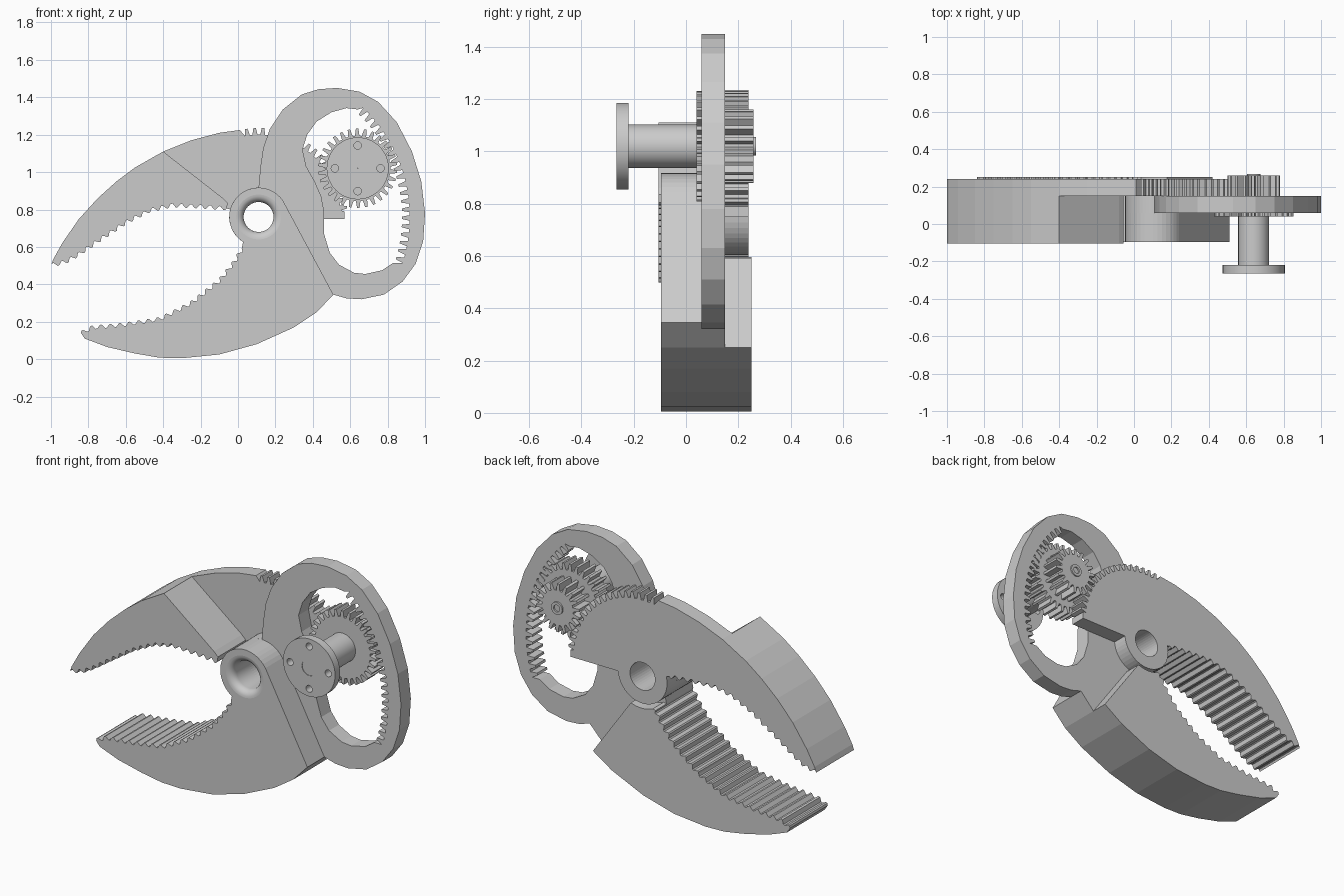
import bpy
import bmesh
import math
from mathutils import Vector

default_cube = bpy.data.objects.get("Cube")
if default_cube:
    bpy.data.objects.remove(default_cube, do_unlink=True)

grey = bpy.data.materials.new("plain_grey")
grey.use_nodes = True
GREY = (0.6, 0.6, 0.6, 1)
grey.diffuse_color = GREY
grey.node_tree.nodes["Principled BSDF"].inputs["Base Color"].default_value = GREY

PIVOT = (.11, .76)
AXLE = (.64, 1.02)


def finish(bm, name, smooth):
    bmesh.ops.recalc_face_normals(bm, faces=bm.faces[:])
    mesh = bpy.data.meshes.new(name)
    bm.to_mesh(mesh)
    bm.free()
    mesh.materials.append(grey)
    ob = bpy.data.objects.new(name, mesh)
    bpy.context.collection.objects.link(ob)
    if smooth:
        bpy.ops.object.select_all(action='DESELECT')
        ob.select_set(True)
        bpy.context.view_layer.objects.active = ob
        bpy.ops.object.shade_smooth_by_angle()
    return ob


def plate(name, y0, y1, outline, *holes, smooth=False):
    """Solid slab from y0 to y1 with an (x, z) outline and through holes."""
    bm = bmesh.new()
    for loop in (outline, *holes):
        vs = [bm.verts.new((x, y0, z)) for x, z in loop]
        for a, b in zip(vs, vs[1:] + vs[:1]):
            bm.edges.new((a, b))
    bmesh.ops.triangle_fill(bm, use_beauty=True, edges=bm.edges[:])
    ext = bmesh.ops.extrude_face_region(bm, geom=bm.faces[:], use_keep_orig=True)
    moved = [g for g in ext["geom"] if isinstance(g, bmesh.types.BMVert)]
    bmesh.ops.translate(bm, vec=(0, y1 - y0, 0), verts=moved)
    return finish(bm, name, smooth)


def lathe(name, centre, profile, steps=48):
    """Closed (radius, y) profile spun round a front-to-back axis."""
    bm = bmesh.new()
    cx, cz = centre
    vs = [bm.verts.new((cx + r, y, cz)) for r, y in profile]
    edges = [bm.edges.new(p) for p in zip(vs, vs[1:] + vs[:1])]
    bmesh.ops.spin(bm, geom=vs + edges, cent=(cx, 0, cz), axis=(0, 1, 0),
                   angle=math.tau, steps=steps, use_merge=True)
    bmesh.ops.remove_doubles(bm, verts=bm.verts[:], dist=.0001)
    return finish(bm, name, True)


def polar(centre, r, deg):
    a = math.radians(deg)
    return (centre[0] + r * math.cos(a), centre[1] + r * math.sin(a))


def arc(centre, r, a0, a1, n=24):
    return [polar(centre, r, a0 + (a1 - a0) * i / n) for i in range(n + 1)]


def circle(centre, r, n=40):
    return arc(centre, r, 0, 360, n)[:-1]


def teeth(centre, root, tip, a0, a1, n):
    """Trapezoid gear teeth along an arc."""
    step = (a1 - a0) / n
    shape = ((0, root), (.25, root), (.42, tip), (.72, tip), (.9, root))
    return [polar(centre, r, a0 + step * (i + f))
            for i in range(n) for f, r in shape[1:]]


def wavy(path, n, amp):
    """Resample a path and ripple it into n rounded grip teeth."""
    pts = [Vector(p) for p in path]
    total = sum((b - a).length for a, b in zip(pts, pts[1:]))
    out = []
    for k in range(n * 6 + 1):
        d = total * k / (n * 6)
        for a, b in zip(pts, pts[1:]):
            span = (b - a).length
            if d <= span or b is pts[-1]:
                t = (b - a) / span
                normal = Vector((-t.y, t.x))
                out.append(tuple(a + t * d + normal * amp * math.sin(math.tau * k / 6)))
                break
            d -= span
    return out


# Lower jaw, made of three layers with the ring lever in the middle
belly = [(.51, .345), (.42, .25), (.3, .17), (.1, .08), (-.1, .025), (-.3, .005),
         (-.42, .008), (-.55, .03), (-.7, .065), (-.82, .11)]
lower_grip = wavy([(-.84, .14), (-.78, .17), (-.6, .187), (-.42, .215), (-.25, .3),
                   (-.1, .42), (-.02, .52), (.02, .59)], 20, .011)
ring_outer = [(.12, 1.03), (.135, 1.13), (.17, 1.23), (.24, 1.335), (.34, 1.415),
              (.43, 1.443), (.53, 1.45), (.65, 1.43), (.75, 1.375), (.85, 1.265),
              (.93, 1.11), (.98, .95), (1, .78), (.99, .63), (.95, .51), (.88, .415),
              (.78, .345), (.66, .32), (.58, .325)]
window = teeth(PIVOT, .808, .767, 47, -18, 20) + [
    (.83, .515), (.77, .475), (.68, .455), (.62, .462), (.54, .505), (.49, .57),
    (.46, .67), (.46, .79), (.445, .87), (.41, .95), (.365, 1.03), (.345, 1.12),
    (.37, 1.2), (.42, 1.27), (.5, 1.32), (.58, 1.342), (.64, 1.335)]
bore = circle(PIVOT, .08)
jaw = belly + lower_grip
plate("lower_jaw_front", -.095, .06, jaw + arc(PIVOT, .157, 238, 33), circle(PIVOT, .12, 48))
plate("lower_jaw_ring_lever", .06, .15, jaw + arc(PIVOT, .157, 238, 90) + ring_outer,
      bore, window)
plate("lower_jaw_back", .15, .25, belly[1:] + lower_grip + arc(PIVOT, .18, 246, 292, 10))

# Rounded mouth of the pivot hole
mouth = [(.12 - .04 * math.sin(t * math.pi / 12), -.055 - .04 * math.cos(t * math.pi / 12))
         for t in range(7)]
lathe("pivot_mouth", PIVOT, mouth + [(.08, .06), (.12, .06)])

# Upper jaw: thick gripping part in front, toothed sector behind
crown = [(-.99, .53), (-.94, .62), (-.85, .75), (-.75, .86), (-.65, .95), (-.55, 1.025),
         (-.4, 1.11)]
upper_grip = wavy([(-.06, .805), (-.2, .815), (-.35, .822), (-.47, .795), (-.6, .73),
                   (-.75, .63), (-.85, .56), (-.92, .52), (-1, .5)], 20, .011)
plate("upper_jaw_front", -.105, .15, upper_grip + crown + [(-.08, .86), (-.055, .835)])
plate("upper_jaw_sector", .15, .24,
      upper_grip + crown + [(-.25, 1.17), (-.1, 1.21), (.01, 1.225)]
      + teeth(PIVOT, .44, .476, 101, 4, 18) + [(.57, .79), (.57, .75)]
      + arc(PIVOT, .157, -4, -195), bore)

# Drive gears on the axle
plate("large_gear", .04, .15, teeth(AXLE, .175, .212, 0, 360, 30))
plate("pinion", .15, .258, teeth(AXLE, .1, .14, 0, 360, 18))
lathe("pinion_boss", AXLE, [(.036, .15), (.036, .267), (.02, .267), (.02, .15)], 24)

# Shaft and drilled front flange
bolt_holes = [circle(polar(AXLE, .122, a), .02, 16) for a in range(0, 360, 90)]
plate("flange", -.265, -.22, circle(AXLE, .166, 48), circle(AXLE, .046, 24),
      *bolt_holes, smooth=True)
lathe("shaft", AXLE, [(.001, -.22), (.083, -.22), (.083, .04), (.001, .04)])
lathe("axle_pin", AXLE, [(.001, -.262), (.046, -.262), (.046, -.22), (.001, -.22)], 24)
